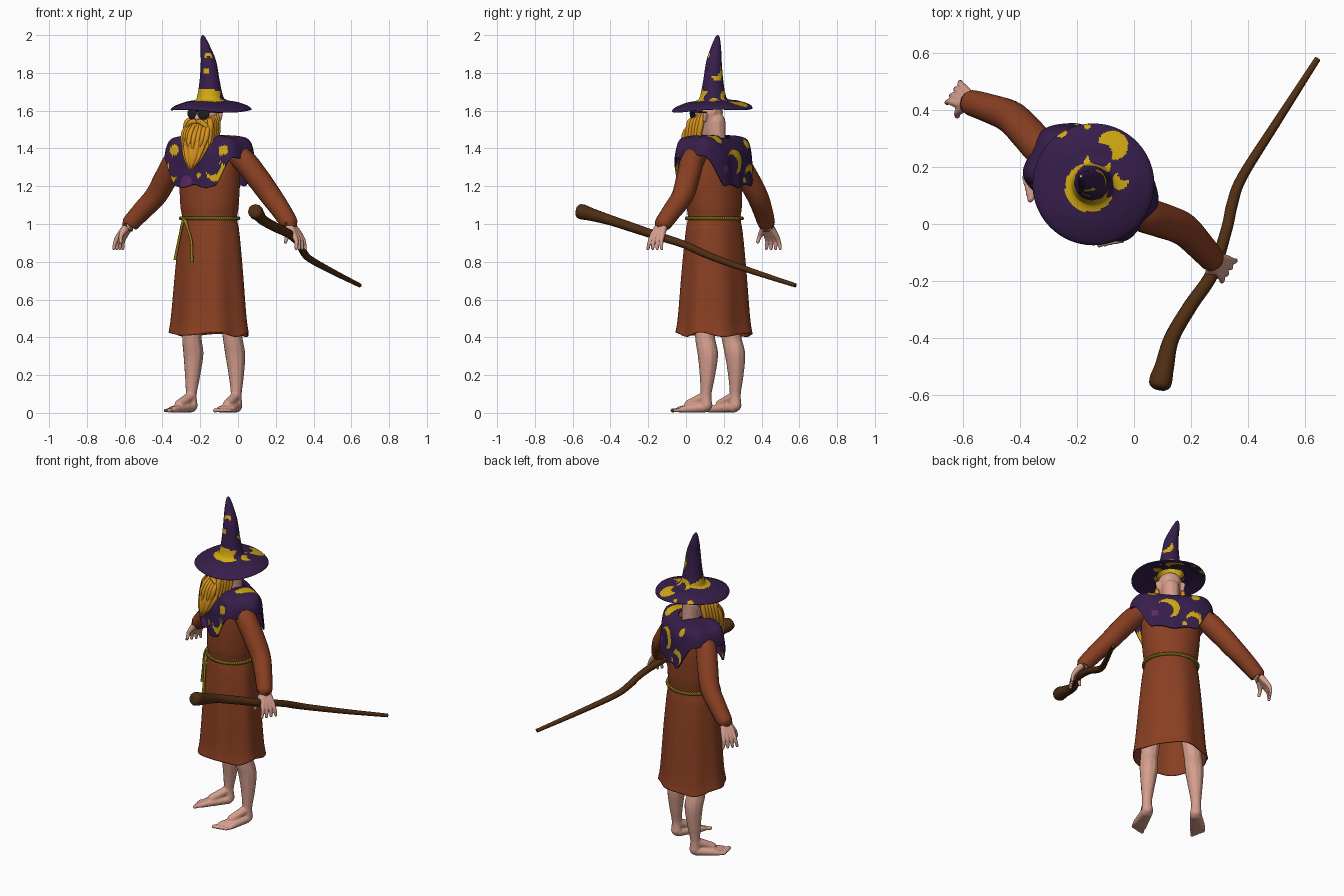
import bpy, bmesh, math, random
from mathutils import Matrix, Vector

if "Cube" in bpy.data.objects:
    bpy.data.objects.remove(bpy.data.objects["Cube"])
random.seed(4)
# The figure is built facing -y, then turned and shifted into place
PLACE = Matrix.Translation((-0.15, 0.15, 0)) @ Matrix.Rotation(math.radians(-33), 4, 'Z')


def material(name, r, g, b):
    m = bpy.data.materials.new(name)
    m.use_nodes = True
    m.diffuse_color = (r, g, b, 1)
    m.node_tree.nodes["Principled BSDF"].inputs["Base Color"].default_value = (r, g, b, 1)
    return m


robe_mat = material("rust cloth", 0.25, 0.05, 0.016)
purple = material("dark purple", 0.038, 0.013, 0.07)
yellow = material("moon yellow", 0.64, 0.4, 0.006)
violet = material("violet", 0.1, 0.022, 0.13)
skin = material("skin", 0.66, 0.34, 0.265)
hair = material("ginger hair", 0.68, 0.29, 0.013)
wood = material("dark wood", 0.078, 0.027, 0.006)
rope = material("olive rope", 0.27, 0.195, 0.01)
black = material("black glass", 0.015, 0.015, 0.017)


def smooth(keys, n):
    """Catmull-Rom interpolation of equal-length tuples."""
    out = []
    for i in range(len(keys) - 1):
        four = (keys[max(i - 1, 0)], keys[i], keys[i + 1], keys[min(i + 2, len(keys) - 1)])
        for s in range(n):
            t = s / n
            out.append([b + 0.5 * t * (c - a + t * (2 * a - 5 * b + 4 * c - d + t * (3 * (b - c) + d - a)))
                        for a, b, c, d in zip(*four)])
    return out + [list(keys[-1])]


def finish(name, mesh, mats, place=PLACE):
    for m in mats:
        mesh.materials.append(m)
    for p in mesh.polygons:
        p.use_smooth = True
    ob = bpy.data.objects.new(name, mesh)
    bpy.context.collection.objects.link(ob)
    ob.matrix_world = place
    return ob


def from_bmesh(name, bm, mats):
    bmesh.ops.recalc_face_normals(bm, faces=bm.faces[:])
    mesh = bpy.data.meshes.new(name)
    bm.to_mesh(mesh)
    bm.free()
    return finish(name, mesh, mats)


def loft(name, rows, mats, rule=None, cap=False, thick=0):
    bm = bmesh.new()
    rings = [[bm.verts.new(p) for p in row] for row in rows]
    for up, low in zip(rings, rings[1:]):
        for i in range(len(up)):
            j = (i + 1) % len(up)
            f = bm.faces.new((up[i], up[j], low[j], low[i]))
            if rule:
                f.material_index = rule(f.calc_center_median())
    if cap:
        bm.faces.new(rings[0])
        bm.faces.new(rings[-1])
    ob = from_bmesh(name, bm, mats)
    if thick:
        mod = ob.modifiers.new("thickness", 'SOLIDIFY')
        mod.thickness = thick


def tubes(name, paths, mat, place=PLACE, cyclic=False):
    """Round tubes along paths of (x, y, z, radius)."""
    cu = bpy.data.curves.new(name + "_path", 'CURVE')
    cu.dimensions, cu.bevel_depth, cu.bevel_resolution = '3D', 1, 4
    cu.use_fill_caps = True
    for path in paths:
        sp = cu.splines.new('POLY')
        pts = path if cyclic else smooth(path, 6)
        sp.points.add(len(pts) - 1)
        sp.use_cyclic_u = cyclic
        for p, (x, y, z, r) in zip(sp.points, pts):
            p.co, p.radius = (x, y, z, 1), r
    tmp = bpy.data.objects.new(name + "_path", cu)
    mesh = bpy.data.meshes.new_from_object(tmp)
    bpy.data.objects.remove(tmp)
    mesh.materials.clear()
    finish(name, mesh, [mat], place)


def flesh(name, chains, side=1, voxel=0.005):
    """Chains of spheres (x, y, z, radius) fused into one smooth skin."""
    bm = bmesh.new()
    for chain in chains:
        for x, y, z, r in smooth(chain, 9):
            bmesh.ops.create_icosphere(bm, subdivisions=2, radius=r,
                                       matrix=Matrix.Translation((side * x, y, z)))
    ob = from_bmesh(name, bm, [skin])
    mod = ob.modifiers.new("fuse", 'REMESH')
    mod.mode, mod.voxel_size, mod.use_smooth_shade = 'VOXEL', voxel, True
    mod = ob.modifiers.new("soften", 'SMOOTH')
    mod.iterations = 3


def circle(n):
    return [2 * math.pi * i / n for i in range(n)]


def painter(spots, flat=1, space=Matrix()):
    """Moons and dots: inside a ball and outside its bite."""
    def rule(c):
        c = space @ c
        for centre, r, bite, index in spots:
            d = c - Vector(centre)
            d.y *= flat
            if d.length < r and (bite is None or (d - Vector(bite)).length > r * 0.85):
                return index
        return 0
    return rule


# Hat: bent cone and drooping brim
hat_keys = [(.004, 2.0, -.04), (.013, 1.985, -.037), (.028, 1.93, -.022), (.041, 1.86, -.004),
            (.053, 1.76, .003), (.068, 1.68, .006), (.085, 1.656, .01), (.14, 1.645, .012),
            (.19, 1.627, .012), (.21, 1.613, .012), (.207, 1.604, .012), (.14, 1.628, .01), (.078, 1.632, 0)]
hat_rows = []
for r, z, ox in smooth(hat_keys, 8):
    row = []
    for t in circle(180):
        x, y = r * math.cos(t), r * math.sin(t)
        tilt = min(r / .2, 1) * (.005 * math.sin(3 * t) - .009 * math.cos(t + .57))
        row.append((x + ox, y - .005, z + tilt * (z < 1.7)))
    hat_rows.append(row)
hat_spots = [((-.075, .275, 1.63), .054, (-.042, -.035, 0), 1), ((-.25, .315, 1.62), .02, None, 1),
             ((-.165, .335, 1.62), .016, None, 1), ((-.05, .15, 1.65), .03, (.018, .028, 0), 1),
             ((-.155, .13, 1.64), .088, (.04, .03, 0), 1), ((-.13, .205, 1.66), .048, (.012, .035, 0), 1),
             ((-.155, .11, 1.89), .024, (0, 0, -.022), 1), ((-.17, .1, 1.81), .018, None, 1),
             ((-.1, .17, 1.8), .042, (-.01, -.02, .02), 1), ((-.02, .22, 1.62), .011, None, 1)]
loft("hat", hat_rows, [purple, yellow], painter(hat_spots, 1, PLACE))

# Shoulder cape: level over the shoulders, long panels at front and back
side_keys = [(.07, 1.47), (.14, 1.466), (.20, 1.45), (.23, 1.41), (.24, 1.355)]
front_keys = [(.075, 1.455), (.115, 1.435), (.145, 1.38), (.15, 1.29), (.156, 1.2)]
cape_rows = []
for k, ((a, za), (b, zb)) in enumerate(zip(smooth(side_keys, 10), smooth(front_keys, 10))):
    row = []
    for t in circle(170):
        c, s = math.cos(t), math.sin(t)
        r = (abs(c / a) ** 3 + abs(s / b) ** 3) ** (-1 / 3) * (1 + .0006 * k * math.sin(9 * t))
        u = min(max((abs(r * c) / a - .5) / .45, 0), 1)
        w = u * u * (3 - 2 * u)
        row.append((r * c, r * s, za * w + zb * (1 - w) + .0002 * k * math.sin(7 * t)))
    cape_rows.append(row)
cape_spots = [((.13, -.13, 1.28), .055, (-.02, 0, .025), 1), ((.165, -.1, 1.39), .028, None, 1),
              ((-.14, -.12, 1.39), .03, None, 1), ((-.16, -.12, 1.27), .05, (.025, 0, .02), 1),
              ((.03, -.15, 1.26), .016, None, 1), ((-.05, -.15, 1.22), .035, None, 2),
              ((.03, .15, 1.33), .065, (.028, 0, -.018), 1), ((-.12, .13, 1.27), .045, (.01, 0, -.025), 1),
              ((.11, .14, 1.29), .022, None, 2), ((.12, .05, 1.45), .035, None, 1),
              ((-.13, .07, 1.42), .03, None, 1), ((-.06, .15, 1.23), .014, None, 1)]
loft("shoulder_cape", cape_rows, [purple, yellow, violet], painter(cape_spots, .4), thick=.008)

# Robe: flared skirt with soft folds, open at the hem
robe_keys = [(.415, .215, .193, .03), (.5, .203, .18, .03), (.75, .183, .163, .02), (.95, .164, .145, .012),
             (1.03, .15, .135, .005), (1.1, .16, .14, .005), (1.25, .17, .135, 0),
             (1.36, .16, .115, 0), (1.43, .08, .07, 0)]
robe_rows = []
for z, a, b, fold in smooth(robe_keys, 5):
    row = []
    for t in circle(72):
        k = 1 + fold * math.sin(7 * t + 1) + fold * .5 * math.sin(4 * t)
        row.append((a * k * math.cos(t), b * k * math.sin(t), z + fold * .4 * math.sin(t + 5 * math.sin(t))))
    robe_rows.append(row)
loft("robe", robe_rows, [robe_mat], thick=.006)

# Rope belt of two twisted strands, a knot and two hanging ends
for k, word in enumerate(("first", "second")):
    path = []
    for t in circle(240):
        turn = 40 * t + math.pi * k
        out = .006 + .004 * math.cos(turn)
        path.append(((.151 + out) * math.cos(t), (.136 + out) * math.sin(t),
                     1.03 + .005 * math.sin(turn), .006))
    tubes(word + "_belt_strand", [path], rope, cyclic=True)
tubes("belt_ends", [[(-.08, -.122, 1.03, .012), (-.085, -.135, 1.0, .007), (-.11, -.132, .91, .007),
                     (-.13, -.13, .83, .008), (-.132, -.13, .81, .01)],
                    [(-.08, -.122, 1.03, .012), (-.045, -.146, .98, .007), (-.01, -.164, .91, .007),
                     (0, -.174, .83, .008), (0, -.174, .8, .01)]], rope)

# Head with neck, nose and ears
flesh("head", [[(0, -.03, 1.59, .072), (0, -.04, 1.55, .07), (0, -.045, 1.5, .055)],
               [(0, .01, 1.54, .052), (0, .015, 1.42, .05)],
               [(0, -.105, 1.59, .012), (0, -.12, 1.56, .016)],
               [(-.074, -.01, 1.58, .014), (-.072, -.015, 1.55, .01)],
               [(.074, -.01, 1.58, .014), (.072, -.015, 1.55, .01)]])

# Dark glasses
for side, word in ((1, "left"), (-1, "right")):
    bm = bmesh.new()
    shape = Matrix.Translation((side * .036, -.115, 1.585)) @ Matrix.Rotation(side * .25, 4, 'Z')
    bmesh.ops.create_uvsphere(bm, u_segments=24, v_segments=12, radius=.033,
                              matrix=shape @ Matrix.Diagonal((1.05, .3, .95, 1)))
    from_bmesh(word + "_lens", bm, [black])
    tubes(word + "_glasses_arm", [[(0, -.12, 1.598, .005), (side * .066, -.102, 1.596, .005),
                                   (side * .079, -.05, 1.594, .005), (side * .079, .0, 1.59, .005)]], black)

# Beard: rippled wedge with loose locks and moustache
beard_keys = [(1.555, -.065, .062, .04), (1.52, -.085, .076, .056), (1.46, -.113, .08, .06),
              (1.40, -.142, .07, .052), (1.34, -.165, .045, .036), (1.285, -.183, .006, .006)]
beard_rows = []
for z, cy, a, b in smooth(beard_keys, 6):
    ripple = [1 + .07 * math.sin(11 * t + 18 * z) for t in circle(88)]
    beard_rows.append([(a * k * math.cos(t), cy + b * k * math.sin(t), z)
                       for t, k in zip(circle(88), ripple)])
loft("beard", beard_rows, [hair], cap=True)
locks = []
for side in (1, -1):
    for i in range(5):
        y, drop = -.025 - .018 * i, random.uniform(-.02, .02)
        locks.append([(side * (.066 - .004 * i), y - .005, 1.59 - .008 * i, .005),
                      (side * .073, y - .01, 1.54, .015), (side * .079, y - .02, 1.48, .014),
                      (side * .083, y - .035, 1.42 + drop, .002)])
    for i in range(4):
        x = side * (.012 + .017 * i)
        locks.append([(x, -.125 + .008 * i, 1.53, .008), (x * 1.15, -.158 + .008 * i, 1.49, .014),
                      (x * 1.1, -.18 + .01 * i, 1.44, .013), (x * .7, -.19 + .006 * i, 1.37, .002)])
    locks.append([(0, -.122, 1.54, .01), (side * .03, -.132, 1.54, .014),
                  (side * .065, -.12, 1.51, .012), (side * .085, -.1, 1.47, .002)])
tubes("beard_locks", locks, hair)

for side, word in ((1, "left"), (-1, "right")):
    # Sleeve
    sleeve = [(.12, 0, 1.385, .05), (.205, 0, 1.345, .062), (.285, .02, 1.25, .062), (.362, .035, 1.15, .058),
              (.44, .02, 1.07, .052), (.5, .003, 1.005, .046), (.506, .001, .997, .038)]
    tubes(word + "_sleeve", [[(side * x, y, z, r) for x, y, z, r in sleeve]], robe_mat)

    # Hand with spread fingers and thumb
    hand = [[(.49, 0, 1.02, .026), (.515, -.02, .98, .022), (.525, -.052, .94, .013), (.52, -.064, .905, .01)]]
    for i in range(4):
        hand.append([(.49, .004 * i - .005, 1.02, .024), (.545, .018 * i - .027, .95, .017),
                     (.57, .024 * i - .036, .91, .012), (.576, .029 * i - .045, .87, .009)])
    flesh(word + "_hand", hand, side, .004)

    # Leg and bare foot
    leg = [[(.115, .02, .52, .057), (.128, .025, .4, .054), (.132, .045, .31, .055), (.138, .046, .2, .042),
            (.142, .04, .1, .03), (.141, .04, .04, .034)],
           [(.142, .03, .085, .028), (.152, -.06, .045, .026)]]
    for i in range(5):
        leg.append([(.134 + .004 * i, .03, .03, .028), (.143 + .011 * i, -.11 + .012 * i, .02, .019),
                    (.144 + .014 * i, -.14 + .013 * i, .015, .011),
                    (.145 + .015 * i, -.17 + .013 * i, .013, .012 - .0008 * i)])
    flesh(word + "_leg", leg, side)

# Crooked staff held in the left hand
tubes("staff", [[(.088, -.58, 1.07, .022), (.09, -.57, 1.068, .036), (.095, -.545, 1.063, .04),
                 (.107, -.5, 1.05, .034), (.133, -.4, 1.02, .027), (.2, -.285, .982, .025),
                 (.274, -.175, .945, .023), (.325, -.02, .895, .02), (.345, .07, .855, .02),
                 (.38, .165, .815, .018), (.5, .355, .748, .015), (.645, .58, .675, .011)]], wood, Matrix())
